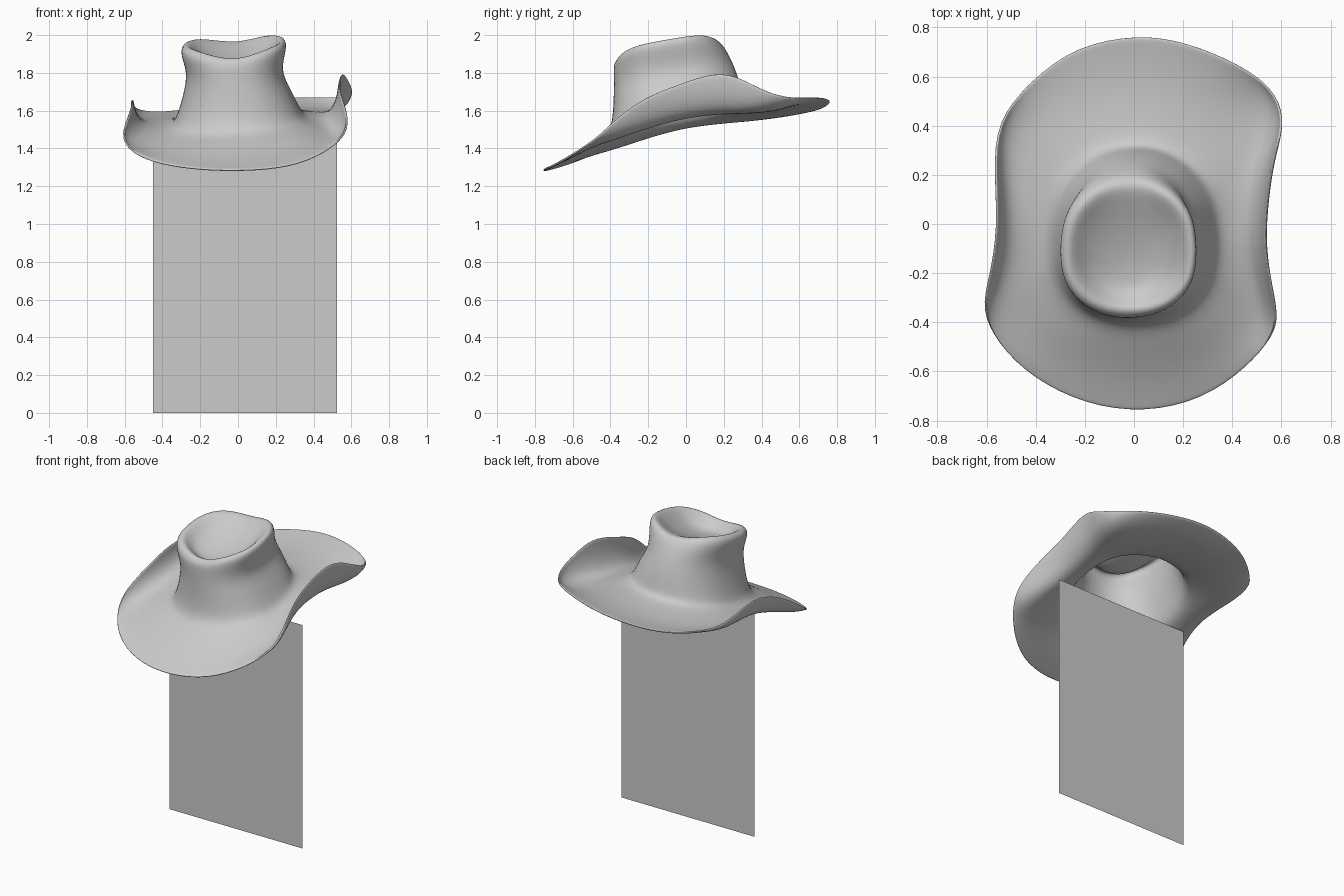
import bpy, bmesh, math

if "Cube" in bpy.data.objects:
    bpy.data.objects.remove(bpy.data.objects["Cube"])

# Brim edge, anticlockwise from the front centre: x, y, z
EDGE = [
    (.04, -.77, 1.28), (.28, -.715, 1.30), (.46, -.585, 1.375), (.565, -.46, 1.465),
    (.585, -.37, 1.56), (.55, -.22, 1.67), (.53, -.05, 1.735), (.55, .16, 1.81),
    (.575, .29, 1.775), (.615, .43, 1.695), (.56, .56, 1.665), (.42, .655, 1.67),
    (.22, .74, 1.665), (.02, .775, 1.65), (-.24, .725, 1.61), (-.42, .585, 1.585),
    (-.56, .42, 1.605), (-.565, .2, 1.665), (-.55, -.02, 1.655), (-.585, -.22, 1.56),
    (-.62, -.35, 1.46), (-.555, -.49, 1.37), (-.41, -.63, 1.315), (-.2, -.735, 1.285)]

# Crown rings: left, right, front, back, height, slope in y, slope in x, centre dip
CROWN = [
    (-.345, .35, -.42, .325, 1.55, .19, .07, 0),
    (-.315, .32, -.39, .305, 1.605, .19, .06, 0),
    (-.282, .275, -.382, .285, 1.71, .15, .03, 0),
    (-.264, .226, -.38, .25, 1.81, .15, .0, 0),
    (-.29, .24, -.382, .22, 1.90, .15, .03, .03),
    (-.302, .258, -.378, .19, 1.965, .17, .05, .05),
    (-.265, .23, -.345, .16, 1.995, .17, .05, .06),
    (-.21, .175, -.30, .11, 1.935, .28, .03, .02),
    (-.12, .09, -.25, .0, 1.89, .28, .0, 0)]


def ring(spec, angles):
    l, r, f, b, h, sy, sx, dip = spec
    cx, cy, hx, hy = (l + r) / 2, (f + b) / 2, (r - l) / 2, (b - f) / 2
    pts = []
    for a in angles:
        c, s = math.cos(a), math.sin(a)
        n = 2.5 if s < 0 else 2.1
        k = (abs(c) ** n + abs(s) ** n) ** (-1 / n)
        x, y = cx + hx * c * k, cy + hy * s * k
        pts.append((x, y, h + sy * y + sx * x - dip * math.exp(-((x + .02) / .15) ** 2)))
    return pts


angles = [math.atan2((y + .04) / .75, x / .58) for x, y, z in EDGE]
base = ring(CROWN[0], angles)

# Brim rings: flat near the crown, curling up at the sides
rings = []
for t in (1, .94, .82, .65, .45, .22):
    row = []
    for (bx, by, bz), (ex, ey, ez) in zip(base, EDGE):
        side = min(1, (abs(ex) / .55) ** 4)
        s = t + side * (1 - (1 - t) ** 1.7 - t)
        p = 1.15 + 1.7 * side
        sag = (.02 + .06 * max(0, -ey) * side * 2) * math.sin(math.pi * t)
        row.append((bx + (ex - bx) * s, by + (ey - by) * s, bz + (ez - bz) * t ** p - sag))
    rings.append(row)
rings += [ring(c, angles) for c in CROWN]

# Hat: one skin from brim edge to the crown dent
bm = bmesh.new()
rows = [[bm.verts.new(p) for p in row] for row in rings]
n = len(EDGE)
for lo, hi in zip(rows, rows[1:]):
    for i in range(n):
        j = (i + 1) % n
        bm.faces.new((lo[i], lo[j], hi[j], hi[i]))
tip = bm.verts.new((-.015, -.15, 1.835))
for i in range(n):
    bm.faces.new((rows[-1][i], rows[-1][(i + 1) % n], tip))
for f in bm.faces:
    f.smooth = True
me = bpy.data.meshes.new("hat")
bm.to_mesh(me)
bm.free()
hat = bpy.data.objects.new("hat", me)
bpy.context.collection.objects.link(hat)
felt = hat.modifiers.new("felt", 'SOLIDIFY')
felt.thickness = .012
felt.offset = 0
sub = hat.modifiers.new("smooth", 'SUBSURF')
sub.levels = sub.render_levels = 2

# Flat upright panel under the hat
me = bpy.data.meshes.new("panel")
me.from_pydata([(-.45, -.075, 0), (.525, -.075, 0), (.525, -.075, 1.48), (-.45, -.075, 1.48)],
               [], [(0, 1, 2, 3)])
bpy.context.collection.objects.link(bpy.data.objects.new("panel", me))
